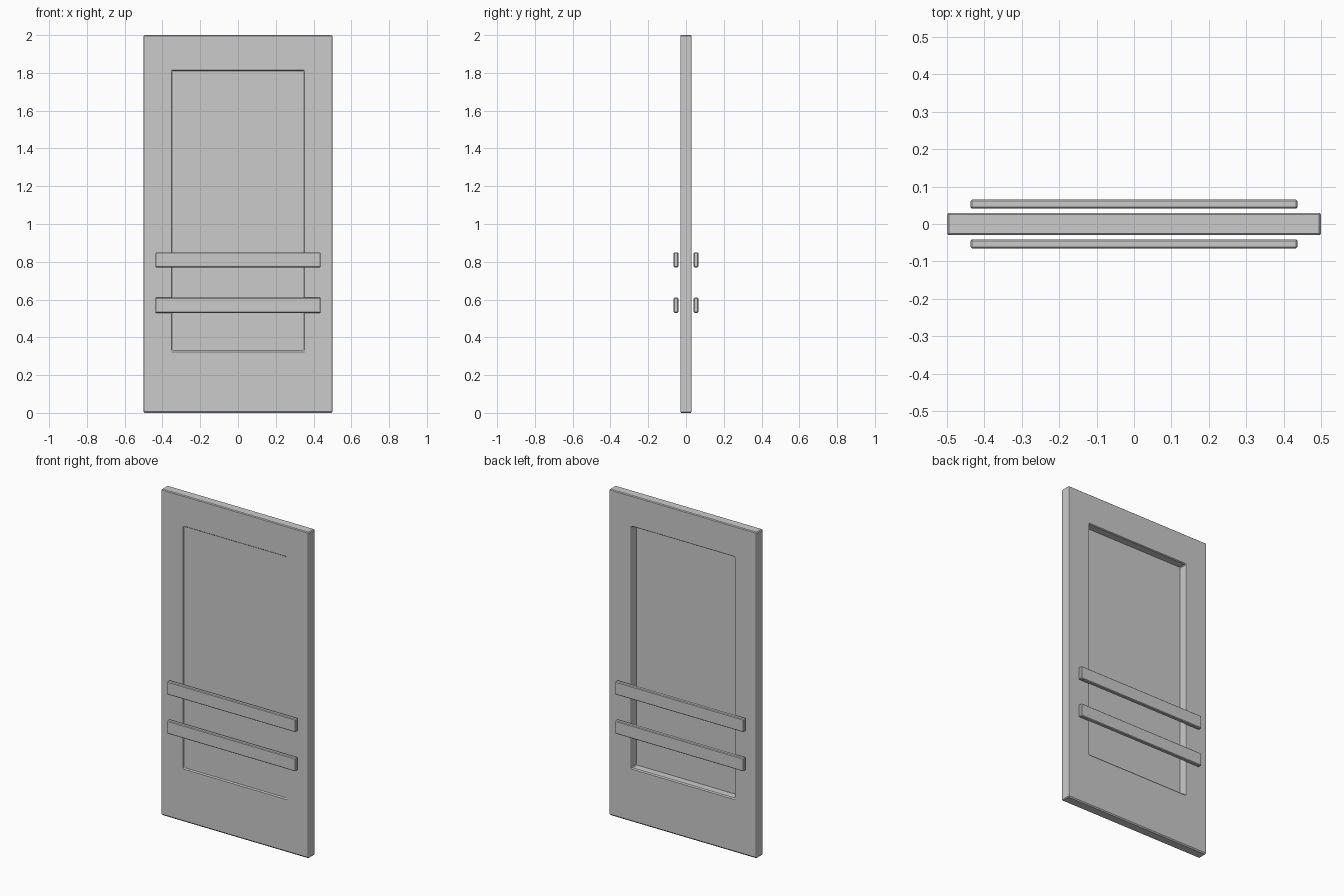
import bpy, bmesh

if "Cube" in bpy.data.objects:
    bpy.data.objects.remove(bpy.data.objects["Cube"])

HALF_T = 0.03             # half thickness of the door
HOLE = (-0.35, 0.35, 0.33, 1.81)


def finish(name, bm, bevel=0.0):
    mesh = bpy.data.meshes.new(name)
    bmesh.ops.recalc_face_normals(bm, faces=bm.faces[:])
    bm.to_mesh(mesh)
    bm.free()
    obj = bpy.data.objects.new(name, mesh)
    bpy.context.collection.objects.link(obj)
    if bevel:
        mod = obj.modifiers.new("edge_chamfer", "BEVEL")
        mod.width = bevel
        mod.segments = 1
        mod.limit_method = "ANGLE"
    return obj


def box(name, x0, x1, y0, y1, z0, z1, bevel=0.0):
    bm = bmesh.new()
    bmesh.ops.create_cube(bm, size=1)
    for v in bm.verts:
        v.co = ((x0 + x1) / 2 + v.co.x * (x1 - x0),
                (y0 + y1) / 2 + v.co.y * (y1 - y0),
                (z0 + z1) / 2 + v.co.z * (z1 - z0))
    return finish(name, bm, bevel)


def rect(x0, x1, z0, z1):
    return [(x0, z0), (x1, z0), (x1, z1), (x0, z1)]


# Door frame: rectangular ring extruded through the door thickness
bm = bmesh.new()
outer = [bm.verts.new((x, -HALF_T, z)) for x, z in rect(-0.5, 0.5, 0, 2)]
inner = [bm.verts.new((x, -HALF_T, z)) for x, z in rect(*HOLE)]
for i in range(4):
    j = (i + 1) % 4
    bm.faces.new((outer[i], outer[j], inner[j], inner[i]))
ring = bmesh.ops.extrude_face_region(bm, geom=bm.faces[:])["geom"]
for v in ring:
    if isinstance(v, bmesh.types.BMVert):
        v.co.y = HALF_T
finish("door_frame", bm, 0.005)

# Panel set close to the front face, leaving a deep recess at the back
x0, x1, z0, z1 = HOLE
box("door_panel", x0 - 0.005, x1 + 0.005, -0.025, -0.018, z0 - 0.005, z1 + 0.005)

# Two push bars on each side, standing clear of the door
for side, sign in (("front", -1), ("back", 1)):
    for level, z in (("lower", 0.57), ("upper", 0.81)):
        ya, yb = sorted((sign * 0.041, sign * 0.065))
        box(f"{side}_{level}_push_bar", -0.437, 0.437, ya, yb, z - 0.04, z + 0.04, 0.004)
